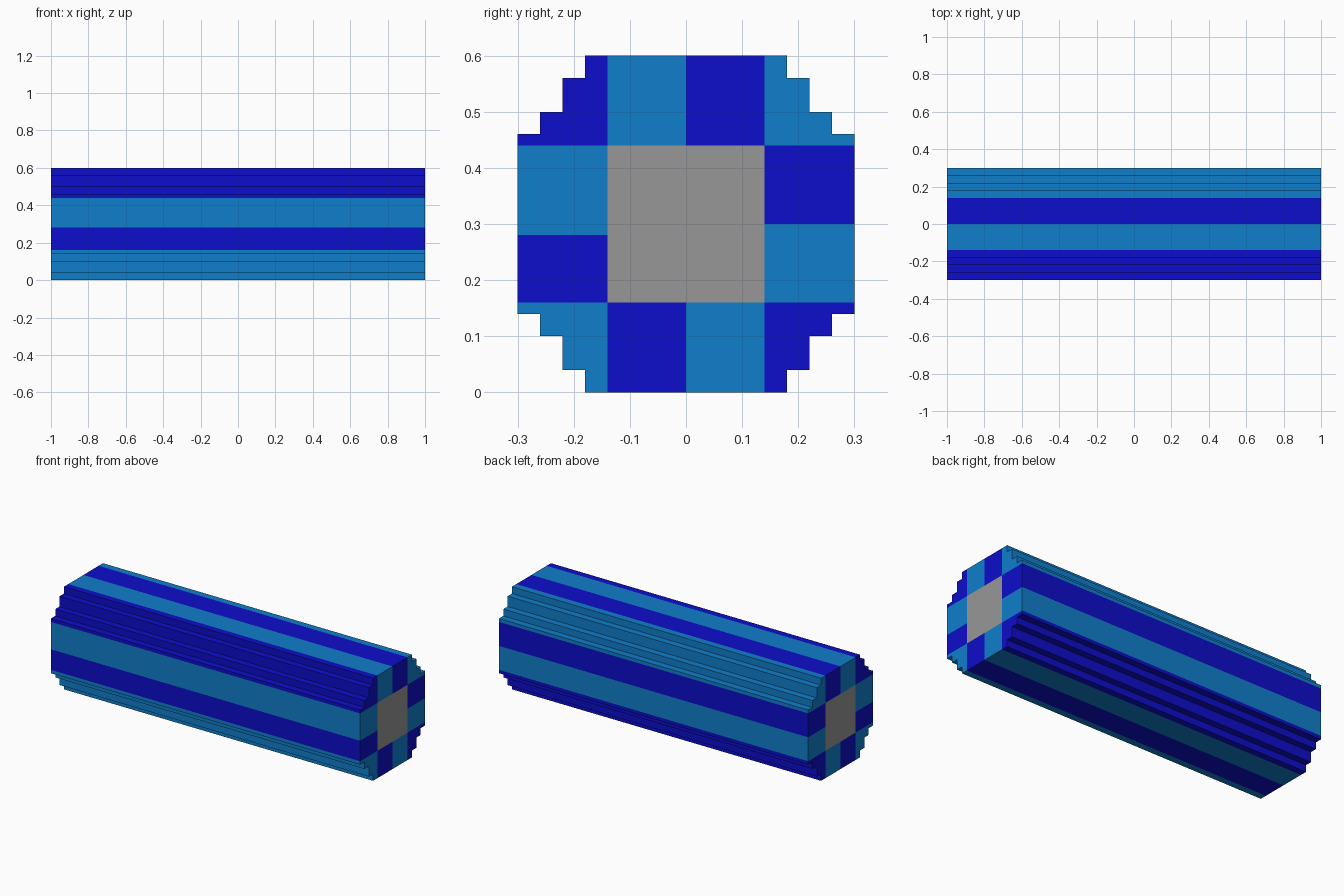
import bpy

if "Cube" in bpy.data.objects:
    bpy.data.objects.remove(bpy.data.objects["Cube"])


def material(name, rgb):
    m = bpy.data.materials.new(name)
    m.diffuse_color = (*rgb, 1.0)
    m.use_nodes = True
    m.node_tree.nodes["Principled BSDF"].inputs["Base Color"].default_value = m.diffuse_color
    return m


dark = material("dark_blue", (0.004, 0.004, 0.6))
light = material("light_blue", (0.005, 0.21, 0.6))
grey = material("grey", (0.31, 0.31, 0.31))


def bar(name, profile, mat):
    """Extrude a y-z profile along the full length in x."""
    n = len(profile)
    area = sum(profile[i][0] * profile[(i + 1) % n][1]
               - profile[(i + 1) % n][0] * profile[i][1] for i in range(n))
    if area < 0:
        profile = profile[::-1]
    verts = [(x, y, z) for x in (-1, 1) for y, z in profile]
    faces = [list(range(n))[::-1], list(range(n, 2 * n))]
    faces += [(i, (i + 1) % n, n + (i + 1) % n, n + i) for i in range(n)]
    mesh = bpy.data.meshes.new(name)
    mesh.from_pydata(verts, [], faces)
    mesh.materials.append(mat)
    obj = bpy.data.objects.new(name, mesh)
    bpy.context.collection.objects.link(obj)


def box(name, y0, y1, z0, z1, mat):
    bar(name, [(y0, z0), (y1, z0), (y1, z1), (y0, z1)], mat)


# Square core, visible at both ends
box("core", -0.14, 0.14, 0.16, 0.44, grey)

# Flat strips around the core
box("top_strip_front", -0.14, 0, 0.44, 0.6, light)
box("top_strip_back", 0, 0.14, 0.44, 0.6, dark)
box("bottom_strip_front", -0.14, 0, 0, 0.16, dark)
box("bottom_strip_back", 0, 0.14, 0, 0.16, light)
box("back_strip_upper", 0.14, 0.3, 0.30, 0.44, dark)
box("back_strip_lower", 0.14, 0.3, 0.16, 0.30, light)
box("front_strip_upper", -0.3, -0.14, 0.28, 0.44, light)
box("front_strip_lower", -0.3, -0.14, 0.16, 0.28, dark)

# Stepped corners, mirrored about the centre line (z measured from 0.3)
steps = [(0.14, 0.14), (0.30, 0.14), (0.30, 0.16), (0.26, 0.16), (0.26, 0.20),
         (0.22, 0.20), (0.22, 0.26), (0.18, 0.26), (0.18, 0.30), (0.14, 0.30)]
for name, sy, sz, mat in (("top_back", 1, 1, light), ("top_front", -1, 1, dark),
                          ("bottom_back", 1, -1, dark), ("bottom_front", -1, -1, light)):
    bar(name + "_corner", [(sy * y, 0.3 + sz * z) for y, z in steps], mat)
